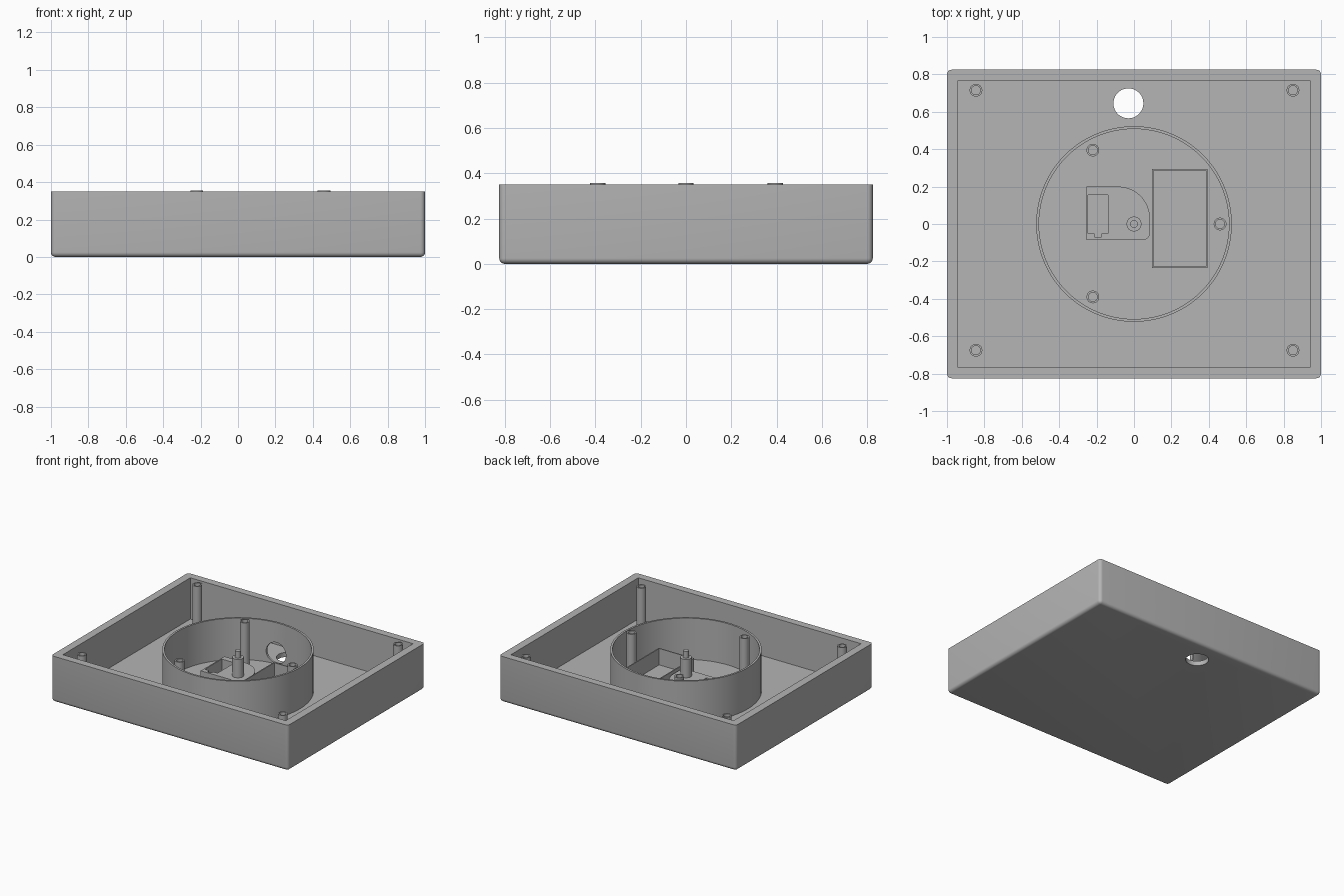
import bpy, bmesh, math
from mathutils import Matrix

if "Cube" in bpy.data.objects:
    bpy.data.objects.remove(bpy.data.objects["Cube"])

FLOOR = 0.035   # floor thickness
TOP = 0.35      # rim height

grey = bpy.data.materials.new("plain_grey")
grey.diffuse_color = (0.46, 0.46, 0.46, 1)
grey.use_nodes = True
grey.node_tree.nodes["Principled BSDF"].inputs["Base Color"].default_value = grey.diffuse_color


def finish(name, bm):
    bmesh.ops.recalc_face_normals(bm, faces=bm.faces)
    me = bpy.data.meshes.new(name)
    bm.to_mesh(me)
    bm.free()
    me.materials.append(grey)
    ob = bpy.data.objects.new(name, me)
    bpy.context.collection.objects.link(ob)
    return ob


def box(name, x0, x1, y0, y1, z0, z1, rounding=0):
    bm = bmesh.new()
    bmesh.ops.create_cube(bm, size=1)
    for v in bm.verts:
        v.co.x = x0 if v.co.x < 0 else x1
        v.co.y = y0 if v.co.y < 0 else y1
        v.co.z = z0 if v.co.z < 0 else z1
    if rounding:  # every edge except those of the top rim
        edges = [e for e in bm.edges if min(v.co.z for v in e.verts) < z1 - 1e-4]
        bmesh.ops.bevel(bm, geom=edges, offset=rounding, segments=5,
                        profile=0.5, affect='EDGES')
    return finish(name, bm)


def lathe(name, profile, x, y, sides, closed=True):
    """Revolve (radius, z) points about a vertical axis at x, y."""
    bm = bmesh.new()
    rings = []
    for i in range(sides):
        a = 2 * math.pi * i / sides
        rings.append([bm.verts.new((x + r * math.cos(a), y + r * math.sin(a), z))
                      for r, z in profile])
    n = len(profile)
    for i in range(sides):
        p, q = rings[i], rings[(i + 1) % sides]
        for j in range(n if closed else n - 1):
            k = (j + 1) % n
            bm.faces.new((p[j], q[j], q[k], p[k]))
    if not closed:  # cap both ends
        bm.faces.new([r[0] for r in rings])
        bm.faces.new([r[-1] for r in rings])
    return finish(name, bm)


def tube(name, x, y, r_out, r_in, z0, z1, sides):
    return lathe(name, [(r_out, z0), (r_out, z1), (r_in, z1), (r_in, z0)], x, y, sides)


def rod(name, x, y, r, z0, z1, sides=32):
    return lathe(name, [(r, z0), (r, z1)], x, y, sides, closed=False)


def prism(name, points, z0, z1):
    bm = bmesh.new()
    face = bm.faces.new([bm.verts.new((x, y, z0)) for x, y in points])
    ext = bmesh.ops.extrude_face_region(bm, geom=[face])
    for v in ext["geom"]:
        if isinstance(v, bmesh.types.BMVert):
            v.co.z = z1
    return finish(name, bm)


def cut(ob, cutter):
    mod = ob.modifiers.new("cut", 'BOOLEAN')
    mod.operation = 'DIFFERENCE'
    mod.solver = 'EXACT'
    mod.object = cutter
    bpy.context.view_layer.update()
    ev = ob.evaluated_get(bpy.context.evaluated_depsgraph_get())
    me = bpy.data.meshes.new_from_object(ev)
    ob.modifiers.clear()
    ob.data = me
    bpy.data.objects.remove(cutter)


def arc(cx, cy, r, a0, a1, n):
    return [(cx + r * math.cos(math.radians(a0 + (a1 - a0) * i / n)),
             cy + r * math.sin(math.radians(a0 + (a1 - a0) * i / n)))
            for i in range(n + 1)]


# Open tray case with a round cable hole in the floor
case = box("case", -1, 1, -0.825, 0.825, 0, TOP, rounding=0.025)
cut(case, box("cavity", -0.94, 0.94, -0.768, 0.768, FLOOR, 0.6))
cut(case, rod("floor_hole", -0.03, 0.645, 0.08, -0.1, 0.2, 48))

# Round inner wall with a cable hole through its back
ring = tube("round_wall", 0, 0, 0.523, 0.508, FLOOR, TOP, 96)
hole = rod("wall_hole", 0, 0, 0.08, -0.2, 0.2, 48)
hole.data.transform(Matrix.Translation((-0.03, 0.52, 0.12)) @ Matrix.Rotation(math.pi / 2, 4, 'X'))
cut(ring, hole)

# Corner screw posts
for x in (-0.845, 0.85):
    for y in (-0.675, 0.715):
        tube("corner_post", x, y, 0.034, 0.024, FLOOR, 0.345, 32)

# Screw posts inside the round wall
for x, y in ((-0.22, 0.395), (-0.22, -0.39), (0.46, 0)):
    tube("inner_post", x, y, 0.034, 0.024, FLOOR, 0.356, 32)

# Battery tray: thin-walled open box
tray = box("battery_tray", 0.097, 0.394, -0.236, 0.295, FLOOR, 0.165)
cut(tray, box("tray_cavity", 0.105, 0.386, -0.228, 0.287, FLOOR + 0.005, 0.4))

# Motor block with one large and one small rounded corner, and a notched slot
outline = ([(-0.255, -0.085)] + arc(0.05, -0.05, 0.035, -90, 0, 6)
           + arc(-0.085, 0.03, 0.17, 0, 90, 16) + [(-0.255, 0.2)])
block = prism("motor_block", outline, FLOOR, 0.15)
slot = [(-0.245, -0.05), (-0.21, -0.05), (-0.21, -0.07), (-0.175, -0.07),
        (-0.175, -0.05), (-0.138, -0.05), (-0.138, 0.155), (-0.245, 0.155)]
cut(block, prism("slot", slot, FLOOR + 0.01, 0.3))

# Stepped shaft on the block
lathe("shaft", [(0.04, 0.15), (0.04, 0.29), (0.02, 0.29), (0.02, 0.342)], 0, 0, 32, closed=False)

# Smooth round surfaces, keep edges sharp
bpy.ops.object.select_all(action='DESELECT')
for ob in bpy.context.scene.objects:
    ob.select_set(True)
    bpy.context.view_layer.objects.active = ob
bpy.ops.object.shade_smooth_by_angle(angle=math.radians(30))
